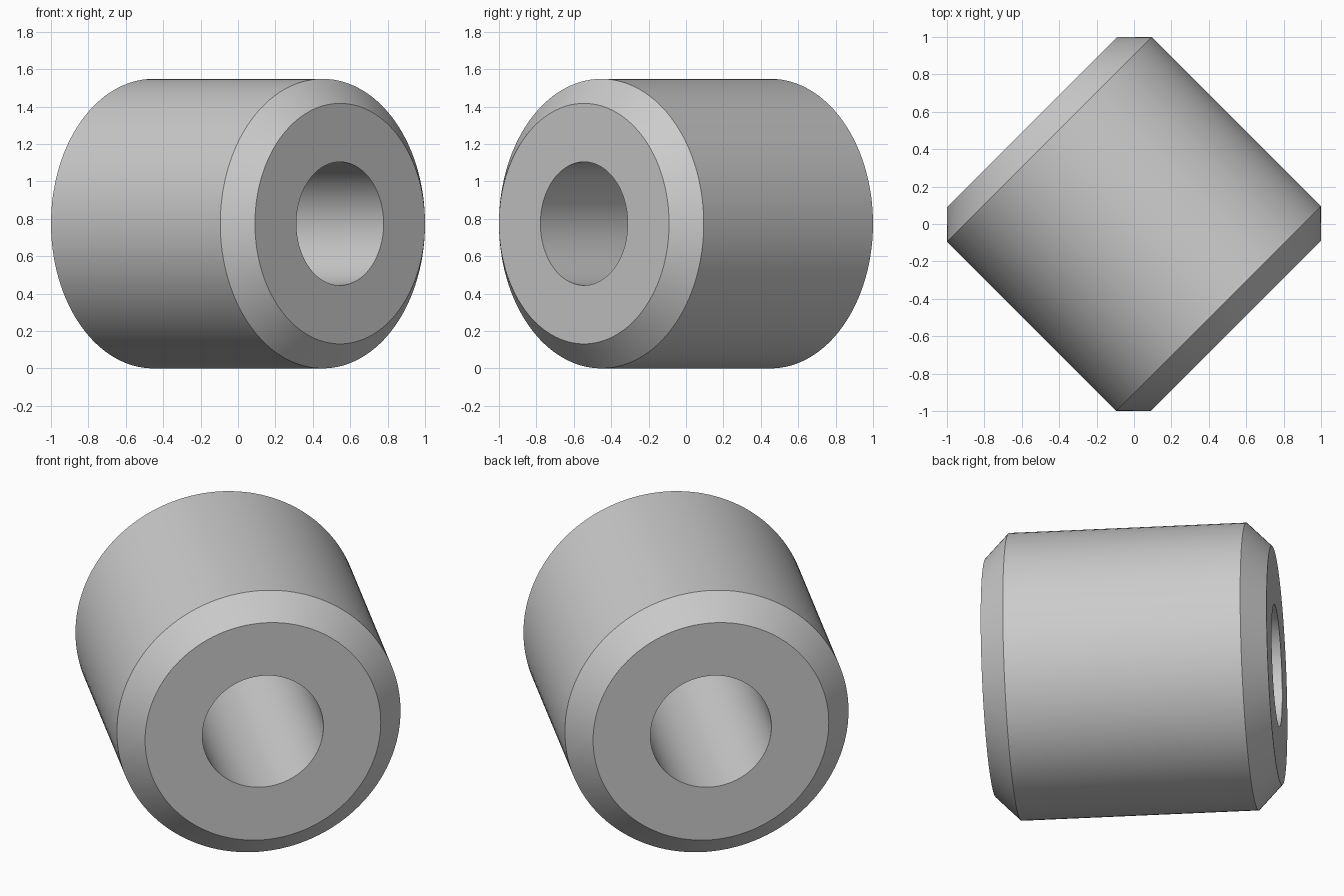
import bpy
import bmesh
from math import pi, radians
from mathutils import Matrix, Vector

if "Cube" in bpy.data.objects:
    bpy.data.objects.remove(bpy.data.objects["Cube"], do_unlink=True)

OUTER, HOLE, HALF_LENGTH, CHAMFER = 0.774, 0.33, 0.771, 0.131
SEGMENTS = 128

# Plain grey finish
grey = bpy.data.materials.new("light grey")
grey.use_nodes = True
colour = (0.6, 0.6, 0.6, 1)
grey.diffuse_color = colour
grey.node_tree.nodes["Principled BSDF"].inputs["Base Color"].default_value = colour

# Closed wall section (radius, position along the axis), chamfered at both ends
face, rim = OUTER - CHAMFER, HALF_LENGTH - CHAMFER
section = [(HOLE, -HALF_LENGTH), (face, -HALF_LENGTH), (OUTER, -rim),
           (OUTER, rim), (face, HALF_LENGTH), (HOLE, HALF_LENGTH)]

# Revolve the section into a thick tube with a through bore
bm = bmesh.new()
verts = [bm.verts.new((r, 0, z)) for r, z in section]
edges = [bm.edges.new((v, verts[i - 1])) for i, v in enumerate(verts)]
bmesh.ops.spin(bm, geom=verts + edges, axis=(0, 0, 1), cent=(0, 0, 0),
               angle=2 * pi, steps=SEGMENTS, use_merge=True)
bmesh.ops.remove_doubles(bm, verts=bm.verts, dist=0.0001)
bmesh.ops.recalc_face_normals(bm, faces=bm.faces)

# Lay the tube down along the front-left diagonal, resting on the ground
turn = Vector((1, -1, 0)).to_track_quat('Z', 'Y').to_matrix().to_4x4()
bm.transform(Matrix.Translation((0, 0, OUTER)) @ turn)

mesh = bpy.data.meshes.new("chamfered_bushing")
bm.to_mesh(mesh)
bm.free()
mesh.materials.append(grey)
bushing = bpy.data.objects.new("chamfered_bushing", mesh)
bpy.context.collection.objects.link(bushing)

# Smooth round walls, crisp chamfer edges
bpy.ops.object.select_all(action='DESELECT')
bushing.select_set(True)
bpy.context.view_layer.objects.active = bushing
bpy.ops.object.shade_smooth_by_angle(angle=radians(30))
